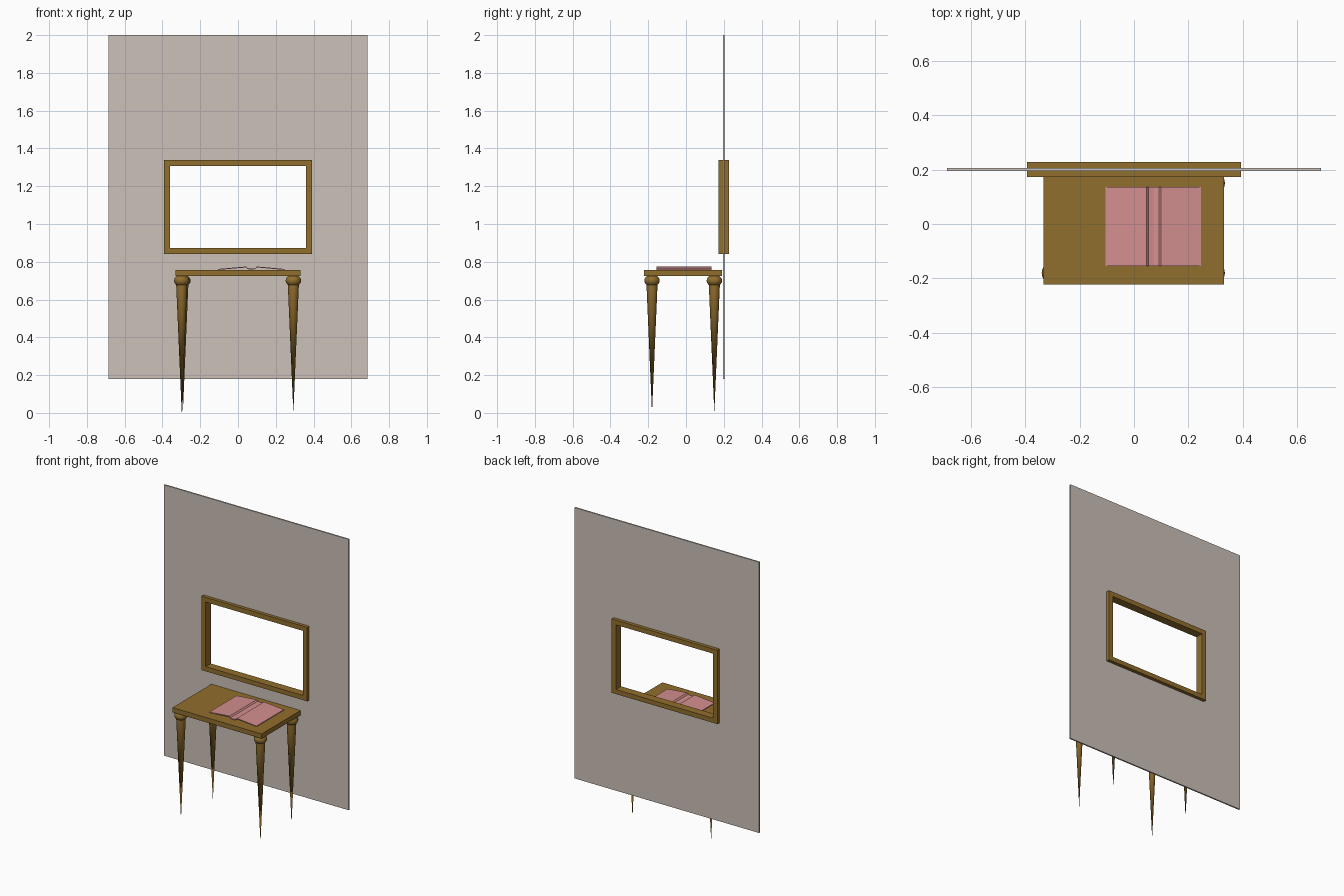
import bpy, bmesh, math

if "Cube" in bpy.data.objects:
    bpy.data.objects.remove(bpy.data.objects["Cube"])


def material(name, rgb):
    m = bpy.data.materials.new(name)
    lin = [((c / 255 + 0.055) / 1.055) ** 2.4 for c in rgb]
    m.diffuse_color = (*lin, 1)
    m.use_nodes = True
    m.node_tree.nodes["Principled BSDF"].inputs["Base Color"].default_value = m.diffuse_color
    return m


WOOD = material("brown wood", (145, 110, 45))
PLASTER = material("warm grey plaster", (203, 193, 184))
PAPER = material("pink paper", (211, 143, 143))


def finish(name, bm, mat, smooth=False):
    bmesh.ops.recalc_face_normals(bm, faces=bm.faces)
    me = bpy.data.meshes.new(name)
    bm.to_mesh(me)
    bm.free()
    me.materials.append(mat)
    ob = bpy.data.objects.new(name, me)
    bpy.context.collection.objects.link(ob)
    if smooth:
        bpy.ops.object.select_all(action='DESELECT')
        ob.select_set(True)
        bpy.context.view_layer.objects.active = ob
        bpy.ops.object.shade_smooth_by_angle(angle=math.radians(40))
    return ob


def extrude_y(bm, faces, depth):
    ext = bmesh.ops.extrude_face_region(bm, geom=faces)
    for g in ext["geom"]:
        if isinstance(g, bmesh.types.BMVert):
            g.co.y += depth


def ring(name, outer, inner, y0, y1, mat):
    """Rectangular slab with a rectangular opening; rects are x0, x1, z0, z1."""
    bm = bmesh.new()

    def corners(r):
        return [bm.verts.new((x, y0, z)) for x, z in
                ((r[0], r[2]), (r[1], r[2]), (r[1], r[3]), (r[0], r[3]))]
    o, i = corners(outer), corners(inner)
    faces = [bm.faces.new((o[k], o[(k + 1) % 4], i[(k + 1) % 4], i[k])) for k in range(4)]
    extrude_y(bm, faces, y1 - y0)
    return finish(name, bm, mat)


def strip(name, profile, y0, y1, mat):
    """Closed x-z outline extruded along y."""
    bm = bmesh.new()
    f = bm.faces.new([bm.verts.new((x, y0, z)) for x, z in profile])
    extrude_y(bm, [f], y1 - y0)
    return finish(name, bm, mat)


def lathe(name, x, y, profile, mat, sides=20):
    bm = bmesh.new()
    vs = [bm.verts.new((r, 0, z)) for r, z in profile]
    es = [bm.edges.new(p) for p in zip(vs, vs[1:])]
    bmesh.ops.spin(bm, geom=vs + es, cent=(0, 0, 0), axis=(0, 0, 1),
                   angle=2 * math.pi, steps=sides)
    bmesh.ops.remove_doubles(bm, verts=bm.verts, dist=0.0002)
    ob = finish(name, bm, mat, True)
    ob.location = (x, y, 0)
    return ob


# Wall with opening, and the window frame lining it
ring("wall", (-0.686, 0.686, 0.18, 2.0), (-0.38, 0.38, 0.855, 1.325), 0.195, 0.205, PLASTER)
ring("window_frame", (-0.393, 0.393, 0.842, 1.339), (-0.361, 0.361, 0.873, 1.307),
     0.173, 0.228, WOOD)

# Table top
strip("table_top", [(-0.332, 0.725), (0.331, 0.725), (0.331, 0.757), (-0.332, 0.757)],
      -0.222, 0.191, WOOD)

# Pointed legs with a ball under the table top
cone = [(0, 0), (0.029, 0.672), (0.029, 0.69), (0, 0.69)]
ball = [(0.041 * math.sin(math.pi * k / 10), 0.7 - 0.032 * math.cos(math.pi * k / 10))
        for k in range(11)]
for side, x in (("left", -0.298), ("right", 0.293)):
    for end, y in (("front", -0.18), ("back", 0.15)):
        lx = -0.292 if (side, end) == ("left", "back") else x
        lathe(f"{end}_{side}_leg", lx, y, cone, WOOD)
        lathe(f"{end}_{side}_leg_ball", lx, y, ball, WOOD)

# Open book: sloping pages with a valley in the middle
top = [(-0.105, 0.762), (0.045, 0.775), (0.053, 0.766), (0.071, 0.763),
       (0.092, 0.766), (0.1, 0.775), (0.246, 0.762)]
strip("open_book", top + [(x, z - 0.005) for x, z in reversed(top)], -0.155, 0.135, PAPER)
